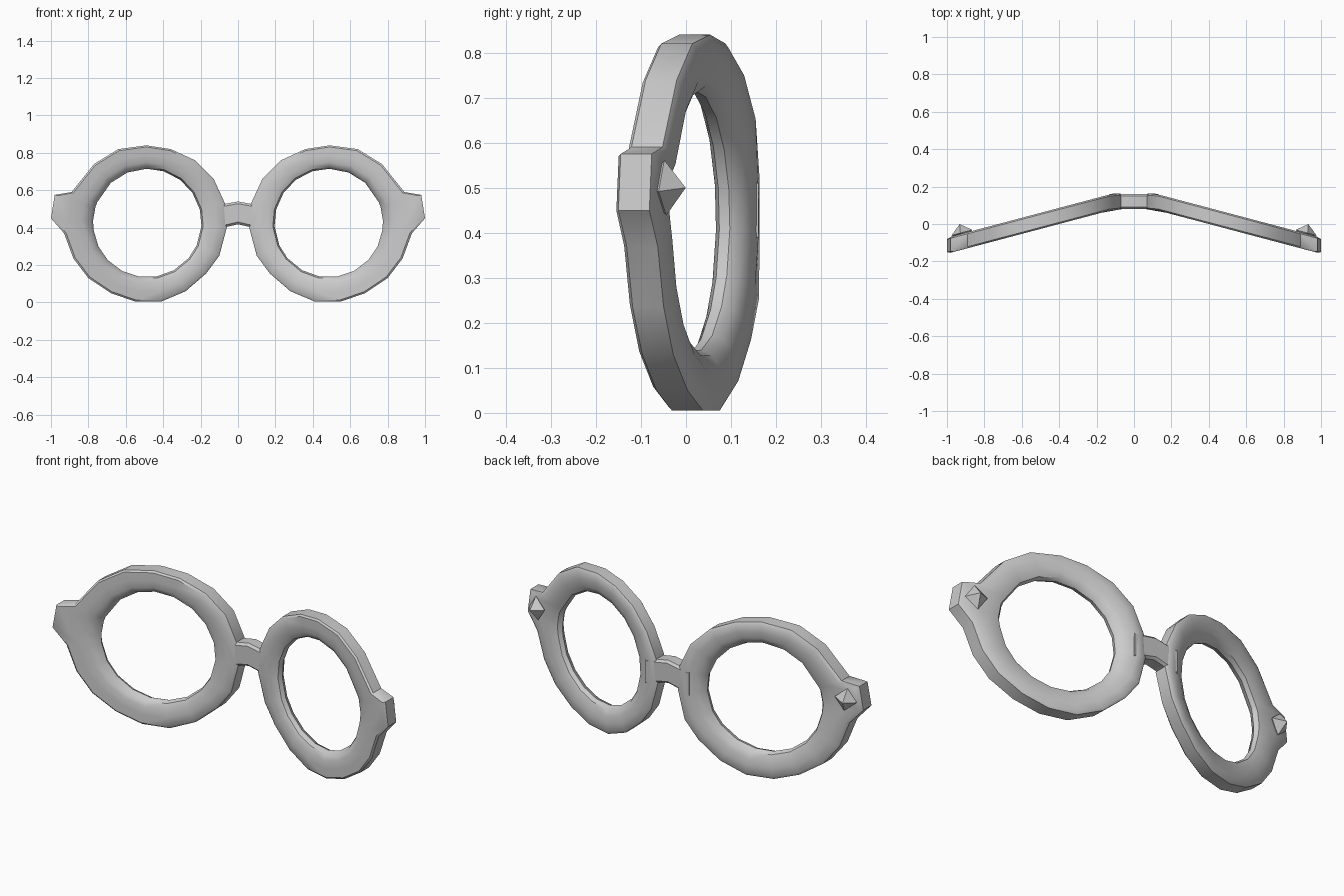
import bpy, bmesh, math
from mathutils import Matrix

cube = bpy.data.objects.get("Cube")
if cube:
    bpy.data.objects.remove(cube)

grey = bpy.data.materials.new("frame grey")
grey.use_nodes = True
colour = (0.6, 0.6, 0.6, 1)
grey.diffuse_color = colour
grey.node_tree.nodes["Principled BSDF"].inputs["Base Color"].default_value = colour

HALF = 0.043  # half the frame thickness


def centre_y(x):
    """Depth of the frame's middle: flat at the bridge, swept forward outside."""
    return 0.12 - 0.265 * max(0, abs(x) - 0.11)


def finish(name, bm, smooth=None, mirror=False):
    bmesh.ops.recalc_face_normals(bm, faces=bm.faces)
    mesh = bpy.data.meshes.new(name)
    bm.to_mesh(mesh)
    bm.free()
    mesh.materials.append(grey)
    obj = bpy.data.objects.new(name, mesh)
    bpy.context.collection.objects.link(obj)
    if mirror:
        obj.modifiers.new("Mirror", 'MIRROR').use_mirror_merge = False
    if smooth:
        bpy.ops.object.select_all(action='DESELECT')
        obj.select_set(True)
        bpy.context.view_layer.objects.active = obj
        bpy.ops.object.shade_smooth_by_angle(angle=math.radians(smooth))
    return obj


def loft(bm, loops, closed):
    """Skin a list of equal cross-sections, capping the ends if open."""
    rings = [[bm.verts.new(p) for p in loop] for loop in loops]
    n = len(rings[0])
    for i in range(len(rings) if closed else len(rings) - 1):
        a, b = rings[i], rings[(i + 1) % len(rings)]
        for j in range(n):
            k = (j + 1) % n
            bm.faces.new((a[j], a[k], b[k], b[j]))
    if not closed:
        bm.faces.new(rings[0])
        bm.faces.new(rings[-1])


# Round rims with a hinge lug in the outline
outline = [(0.49, 0.84), (0.36, 0.82), (0.23, 0.76), (0.13, 0.66), (0.07, 0.53),
           (0.06, 0.40), (0.10, 0.25), (0.17, 0.155), (0.28, 0.06), (0.41, 0.005),
           (0.55, 0.005), (0.68, 0.05), (0.80, 0.13), (0.88, 0.235), (0.93, 0.37),
           (1.0, 0.45), (0.98, 0.575), (0.89, 0.59), (0.77, 0.74), (0.64, 0.82)]
# Section: share of the way from inner to outer edge, depth
section = [(0, 0), (0.07, -0.6), (0.28, -0.95), (0.6, -1), (0.93, -1), (1, -0.8),
           (1, 0.8), (0.9, 1), (0.6, 1), (0.32, 0.9), (0.08, 0.55)]
cx, cz, inner = 0.485, 0.425, 0.29
loops = []
for ox, oz in outline:
    a = math.atan2(oz - cz, ox - cx)
    ix, iz = cx + inner * math.cos(a), cz + inner * math.sin(a)
    loop = []
    for t, d in section:
        x, z = ix + (ox - ix) * t, iz + (oz - iz) * t
        loop.append((x, centre_y(x) + HALF * d, z))
    loops.append(loop)
bm = bmesh.new()
loft(bm, loops, True)
finish("rims", bm, 40, mirror=True)

# Slightly arched bridge
bm = bmesh.new()
loops = []
for x, low, high in [(-0.13, 0.38, 0.52), (-0.07, 0.402, 0.527), (0, 0.418, 0.54),
                     (0.07, 0.402, 0.527), (0.13, 0.38, 0.52)]:
    y, c = 0.12, 0.012
    f, b = y - HALF + 0.002, y + HALF - 0.002
    loops.append([(x, f, low + c), (x, f, high - c), (x, f + c, high), (x, b - c, high),
                  (x, b, high - c), (x, b, low + c), (x, b - c, low), (x, f + c, low)])
loft(bm, loops, False)
finish("bridge", bm, 40)

# Faceted studs behind the hinge lugs
bm = bmesh.new()
bmesh.ops.create_icosphere(bm, subdivisions=1, radius=1)
bm.clear()
tips = [bm.verts.new(p) for p in [(1, 0, 0), (0, 0, 1), (-1, 0, 0), (0, 0, -1)]]
for pole in (1, -1):
    top = bm.verts.new((0, pole, 0))
    for i in range(4):
        bm.faces.new((tips[i], tips[(i + 1) % 4], top))
place = (Matrix.Translation((0.92, -0.046, 0.5)) @ Matrix.Rotation(math.radians(-15), 4, 'Z')
         @ Matrix.Rotation(math.radians(8), 4, 'Y') @ Matrix.Diagonal((0.058, 0.047, 0.062, 1)))
bmesh.ops.transform(bm, matrix=place, verts=bm.verts)
finish("hinge_studs", bm, mirror=True)
